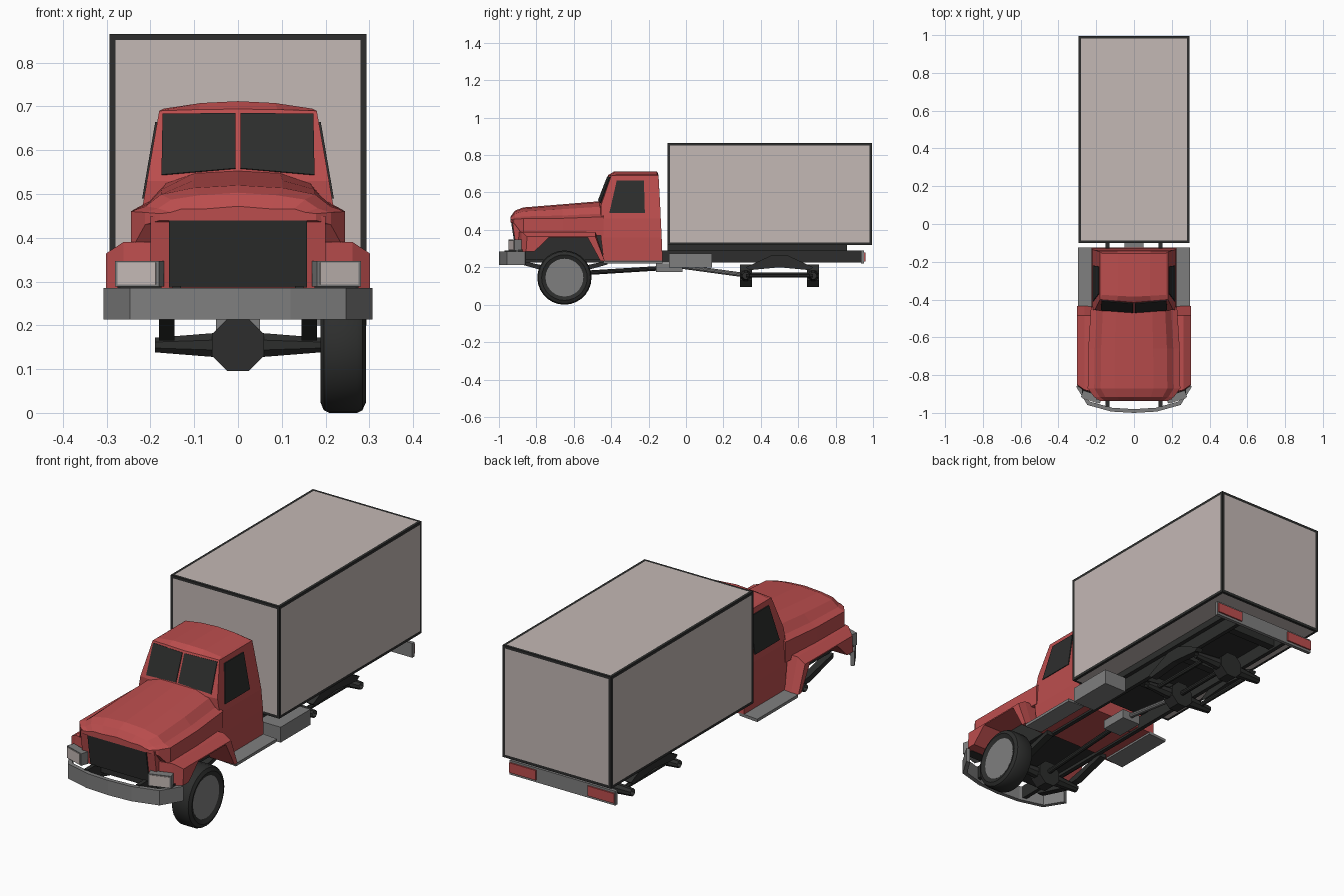
import bpy, bmesh, math
from mathutils import Vector

if "Cube" in bpy.data.objects:
    bpy.data.objects.remove(bpy.data.objects["Cube"])


def material(name, rgb):
    m = bpy.data.materials.new(name)
    m.diffuse_color = (*rgb, 1)
    m.use_nodes = True
    m.node_tree.nodes["Principled BSDF"].inputs["Base Color"].default_value = m.diffuse_color
    return m


RED = material("red paint", (0.50, 0.075, 0.075))
DARK = material("dark trim", (0.026, 0.027, 0.026))
PANEL = material("pale panel", (0.55, 0.48, 0.46))
GREY = material("grey metal", (0.21, 0.21, 0.21))


def finish(bm, name, *mats):
    bmesh.ops.recalc_face_normals(bm, faces=bm.faces)
    me = bpy.data.meshes.new(name)
    bm.to_mesh(me)
    bm.free()
    for m in mats:
        me.materials.append(m)
    ob = bpy.data.objects.new(name, me)
    bpy.context.collection.objects.link(ob)
    return ob


def loft(name, mat, rings, closed=True, caps=True):
    """Bridge equal-length rings of points."""
    bm = bmesh.new()
    vs = [[bm.verts.new(p) for p in r] for r in rings]
    n = len(vs[0])
    for a, b in zip(vs, vs[1:]):
        for i in range(n if closed else n - 1):
            j = (i + 1) % n
            bm.faces.new((a[i], a[j], b[j], b[i]))
    if caps:
        bm.faces.new(vs[0])
        bm.faces.new(vs[-1])
    return finish(bm, name, mat)


def box(name, mat, x, y, z):
    return loft(name, mat, [[(a, y[0], z[0]), (a, y[1], z[0]), (a, y[1], z[1]), (a, y[0], z[1])] for a in x])


def side_prism(name, mat, yz, x0, x1):
    return loft(name, mat, [[(x, y, z) for y, z in yz] for x in (x0, x1)])


def plate(name, mat, corners, offset):
    o = Vector(offset)
    return loft(name, mat, [[Vector(c) - o for c in corners], [Vector(c) + o for c in corners]])


def rod(name, mat, a, b, ra, rb, n=10, caps=True):
    a, b = Vector(a), Vector(b)
    q = (b - a).to_track_quat('Z', 'Y')
    ring = lambda c, r: [c + q @ Vector((r * math.cos(math.tau * (i + .5) / n),
                                         r * math.sin(math.tau * (i + .5) / n), 0)) for i in range(n)]
    return loft(name, mat, [ring(a, ra), ring(b, rb)], caps=caps)


def lathe_x(name, mat, profile, cy, cz, n=28):
    ob = loft(name, mat, [[(x, cy + r * math.cos(math.tau * i / n), cz + r * math.sin(math.tau * i / n))
                           for i in range(n)] for x, r in profile])
    bpy.context.view_layer.objects.active = ob
    ob.select_set(True)
    bpy.ops.object.shade_smooth_by_angle(angle=math.radians(30))
    ob.select_set(False)
    return ob


# Cargo box: dark edges around inset panels
bm = bmesh.new()
bmesh.ops.create_cube(bm, size=1)
for v in bm.verts:
    v.co = (v.co.x * 0.586, v.co.y * 1.095 + 0.4475, v.co.z * 0.545 + 0.5925)
inner = list(bm.faces)
bmesh.ops.inset_individual(bm, faces=inner, thickness=0.019)
for f in bm.faces:
    f.material_index = 1 if f in inner else 0
finish(bm, "cargo_box", DARK, PANEL)


# Hood: half sections mirrored, lofted from the nose back to the cab
def hood_ring(y, top, w, side, bottom):
    half = [(0, top), (0.42 * w, top - 0.006), (0.72 * w, top - 0.35 * (top - side)),
            (0.86 * w, side + 0.2 * (top - side)), (w, side), (w, bottom)]
    return [(x, y, z) for x, z in half] + [(-x, y, z) for x, z in reversed(half[1:])]


loft("hood", RED, [hood_ring(-0.937, 0.472, 0.178, 0.455, 0.44),
                   hood_ring(-0.915, 0.503, 0.212, 0.458, 0.43),
                   hood_ring(-0.87, 0.520, 0.245, 0.460, 0.37),
                   hood_ring(-0.66, 0.537, 0.242, 0.462, 0.37),
                   hood_ring(-0.44, 0.555, 0.228, 0.470, 0.37)])
side_prism("nose", RED, [(-0.93, 0.45), (-0.905, 0.285), (-0.86, 0.285), (-0.86, 0.45)], -0.2, 0.2)
plate("grille", DARK, [(-0.158, -0.931, 0.44), (0.158, -0.931, 0.44),
                       (0.158, -0.907, 0.287), (-0.158, -0.907, 0.287)], (0, -0.004, 0))
box("engine_bay", DARK, (-0.17, 0.17), (-0.87, -0.44), (0.24, 0.40))


# Cab: horizontal rings with a crowned roof and a slightly veed front
def cab_ring(z, w, front_mid, front_side, back, crown=0):
    f = [(s * w, front_mid + abs(s) * (front_side - front_mid), z + crown * (1 - s * s))
         for s in (-1, -0.5, 0, 0.5, 1)]
    return f + [(s * w, back, z + crown * (1 - s * s)) for s in (1, 0.5, 0, -0.5, -1)]


loft("cab", RED, [cab_ring(0.235, 0.225, -0.44, -0.44, -0.125),
                  cab_ring(0.36, 0.226, -0.455, -0.455, -0.13),
                  cab_ring(0.46, 0.22, -0.47, -0.455, -0.135),
                  cab_ring(0.53, 0.208, -0.478, -0.455, -0.138),
                  cab_ring(0.69, 0.18, -0.415, -0.40, -0.147, 0.004)], caps=False)
roof = [cab_ring(0.69, 0.18, -0.415, -0.40, -0.147, 0.004), cab_ring(0.695, 0.17, -0.385, -0.375, -0.155, 0.017)]
loft("roof_edge", RED, roof, caps=False)
loft("roof", RED, [roof[1][:5], roof[1][:4:-1]], closed=False, caps=False)
box("cab_floor", RED, (-0.224, 0.224), (-0.44, -0.126), (0.235, 0.245))


def screen(u, v, s):
    """Point on one half of the windscreen."""
    low = Vector((0, -0.478, 0.53)).lerp(Vector((0.208, -0.455, 0.53)), u)
    high = Vector((0, -0.415, 0.692)).lerp(Vector((0.18, -0.40, 0.69)), u)
    p = low.lerp(high, v)
    return (s * p.x, p.y, p.z)


for s, side in ((1, "right"), (-1, "left")):
    # Windows
    plate(side + "_windscreen", DARK, [screen(0.03, 0.17, s), screen(0.85, 0.08, s),
                                       screen(0.95, 0.95, s), screen(0.03, 0.95, s)], (0, -0.004, 0.0015))
    plate(side + "_door_window", DARK, [(s * 0.215, -0.41, 0.49), (s * 0.215, -0.22, 0.49),
                                        (s * 0.185, -0.225, 0.665), (s * 0.185, -0.37, 0.665)],
          (s * 0.004, 0, 0))
    # Fender arch, with bevelled outer top and swept front
    arch = [(-0.905, 0.285), (-0.81, 0.285), (-0.735, 0.358), (-0.525, 0.358), (-0.458, 0.235),
            (-0.435, 0.235), (-0.485, 0.39), (-0.77, 0.39), (-0.90, 0.39)]
    rings = []
    for x, drop, sweep in ((0.17, 0, 0), (0.262, 0, 0.022), (0.302, 0.026, 0.05)):
        rings.append([(s * x, y + (sweep if y < -0.85 else 0), z - (drop if z > 0.38 else 0)) for y, z in arch])
    loft(side + "_fender", RED, rings)
    # Headlight and lens, turned outward
    d, n = Vector((0.048 * s, 0.016, 0)), Vector((0.006 * s, -0.018, 0))
    c, up = Vector((0.225 * s, -0.915, 0.318)), Vector((0, 0, 0.028))
    quad = lambda k, m: [c + n * m - d * k - up * k, c + n * m + d * k - up * k,
                         c + n * m + d * k + up * k, c + n * m - d * k + up * k]
    loft(side + "_headlight", GREY, [quad(1.05, -1), quad(1.05, 1)])
    plate(side + "_headlight_lens", PANEL, quad(0.9, 1), n * 0.15)
    box(side + "_headlight_base", DARK, (s * 0.175, s * 0.275), (-0.91, -0.86), (0.283, 0.296))
    # Running board
    plate(side + "_running_board", GREY, [(s * 0.2, -0.44, 0.232), (s * 0.297, -0.44, 0.226),
                                          (s * 0.297, -0.125, 0.226), (s * 0.2, -0.125, 0.232)], (0, 0, 0.007))
    # Chassis rail and springs
    box(side + "_chassis_rail", DARK, (s * 0.13, s * 0.15), (-0.97, 0.937), (0.225, 0.29))
    side_prism(side + "_front_spring", DARK, [(-0.88, 0.235), (-0.65, 0.185), (-0.42, 0.235), (-0.42, 0.215),
                                              (-0.60, 0.165), (-0.70, 0.165), (-0.88, 0.215)], s * 0.145, s * 0.18)
    side_prism(side + "_rear_spring", DARK, [(0.32, 0.20), (0.38, 0.228), (0.46, 0.265), (0.54, 0.265),
                                             (0.62, 0.228), (0.68, 0.20), (0.66, 0.185), (0.5, 0.20),
                                             (0.34, 0.185)], s * 0.145, s * 0.18)
    rod(side + "_torque_rod", DARK, (s * 0.13, 0.32, 0.155), (s * 0.13, 0.68, 0.155), 0.011, 0.011, 8)
    # Tail light
    box(side + "_tail_light", RED, (s * 0.14, s * 0.282), (0.938, 0.959), (0.232, 0.28))

# Axles with differential housings and hollow tapered tubes
for name, y in (("front", -0.65), ("middle", 0.32), ("rear", 0.68)):
    rod(name + "_differential", DARK, (0, y - 0.032, 0.155), (0, y + 0.032, 0.155), 0.064, 0.064, 8)
    for s, side in ((1, "right"), (-1, "left")):
        rod(f"{name}_{side}_axle", DARK, (s * 0.05, y, 0.155), (s * 0.19, y, 0.155), 0.03, 0.018, 8, caps=False)

# Drive line
rod("front_drive_shaft", DARK, (0, -0.62, 0.165), (0, -0.14, 0.195), 0.012, 0.012)
rod("rear_drive_shaft", GREY, (0, -0.03, 0.205), (0, 0.30, 0.16), 0.012, 0.012)
rod("axle_link_shaft", DARK, (0, 0.32, 0.16), (0, 0.68, 0.16), 0.012, 0.012)
box("transfer_case", GREY, (-0.05, 0.05), (-0.16, -0.02), (0.175, 0.22))

# Chassis extras
box("subframe", DARK, (-0.17, 0.17), (-0.10, 0.86), (0.288, 0.322))
for i, y in enumerate((-0.2, 0.2, 0.5, 0.85)):
    box(f"crossmember_{i}", DARK, (-0.13, 0.13), (y - 0.02, y + 0.02), (0.235, 0.288))
box("fuel_tank", GREY, (0.17, 0.293), (-0.09, 0.14), (0.20, 0.275))
box("rear_bar", GREY, (-0.285, 0.285), (0.935, 0.952), (0.22, 0.29))

# Front bumper bent around the nose
outer = [(0, -1.0), (0.12, -0.993), (0.247, -0.958), (0.307, -0.86)]
inner = [(0.288, -0.855), (0.235, -0.94), (0.115, -0.973), (0, -0.98)]
half = outer + inner
bumper = [(x, y) for x, y in half] + [(-x, y) for x, y in reversed(half[1:-1])]
bars = [(-x, y) for x, y in outer[:0:-1]] + outer
backs = [(-x, y) for x, y in inner[:-1]] + inner[::-1]
loft("front_bumper", GREY, [[(*a, 0.213), (*a, 0.285), (*b, 0.285), (*b, 0.213)] for a, b in zip(bars, backs)])

# Single front wheel
lathe_x("front_tyre", DARK, [(0.262, 0.094), (0.282, 0.100), (0.292, 0.122), (0.284, 0.139), (0.272, 0.145),
                             (0.208, 0.145), (0.196, 0.139), (0.188, 0.12), (0.192, 0.09)], -0.65, 0.145)
lathe_x("front_rim", GREY, [(0.283, 0.101), (0.268, 0.092), (0.264, 0.03)], -0.65, 0.145)
